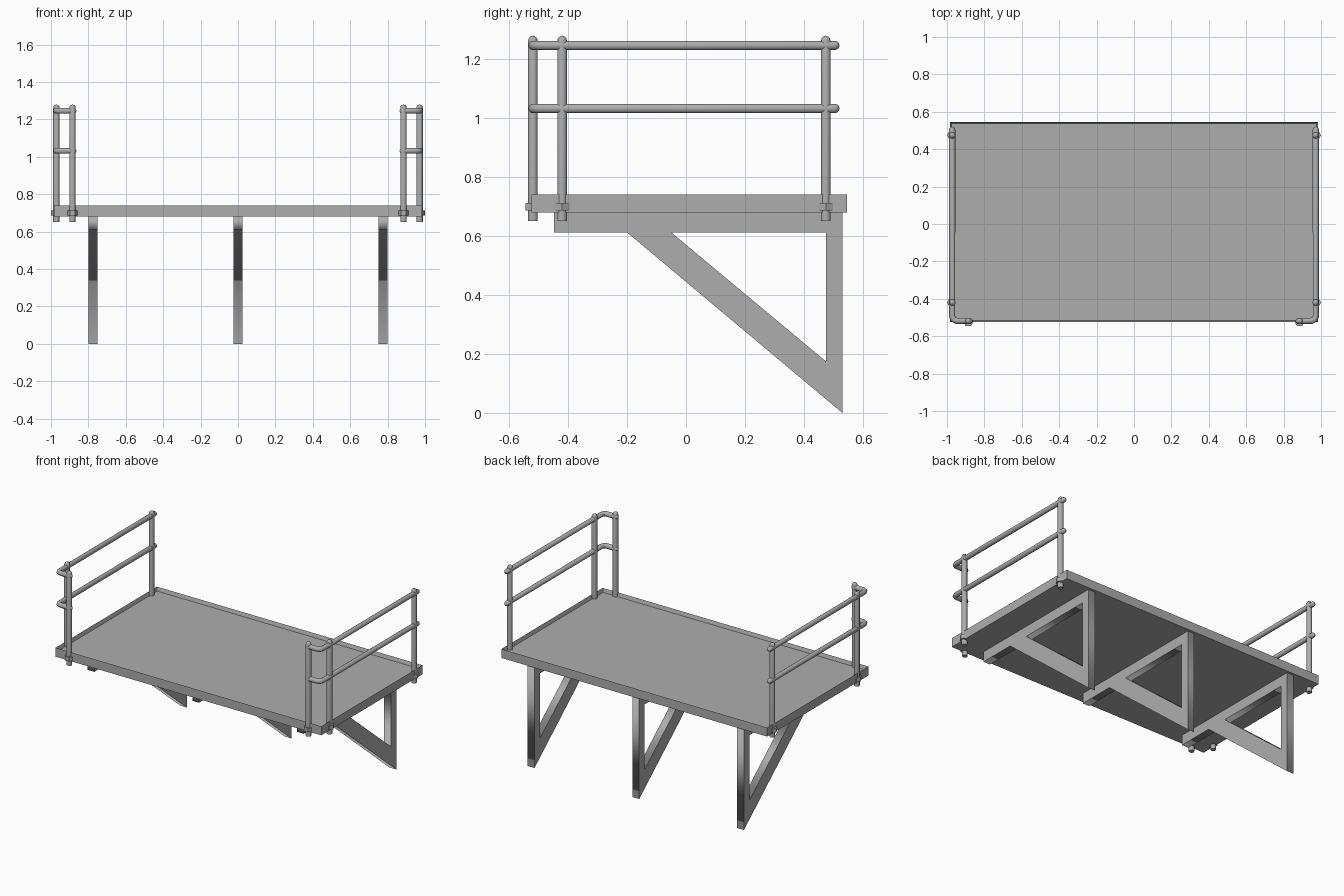
import bpy, bmesh, math
from mathutils import Vector

if "Cube" in bpy.data.objects:
    bpy.data.objects.remove(bpy.data.objects["Cube"])

grey = bpy.data.materials.new("steel_grey")
grey.diffuse_color = (0.42, 0.42, 0.42, 1)
grey.use_nodes = True
grey.node_tree.nodes["Principled BSDF"].inputs["Base Color"].default_value = grey.diffuse_color


def add_mesh(name, bm):
    bmesh.ops.recalc_face_normals(bm, faces=bm.faces)
    me = bpy.data.meshes.new(name)
    bm.to_mesh(me)
    bm.free()
    me.materials.append(grey)
    ob = bpy.data.objects.new(name, me)
    bpy.context.collection.objects.link(ob)
    return ob


def curve_to_mesh(name, cu, smooth):
    ob = bpy.data.objects.new(name, cu)
    bpy.context.collection.objects.link(ob)
    bpy.ops.object.select_all(action='DESELECT')
    ob.select_set(True)
    bpy.context.view_layer.objects.active = ob
    bpy.ops.object.convert(target='MESH')
    ob = bpy.context.view_layer.objects.active
    ob.data.materials.clear()
    ob.data.materials.append(grey)
    if smooth:
        bpy.ops.object.shade_smooth_by_angle(angle=math.radians(40))
    return ob


def add_spline(cu, pts, cyclic=False):
    sp = cu.splines.new('POLY')
    sp.points.add(len(pts) - 1)
    for p, (co, rad) in zip(sp.points, pts):
        p.co = (*co, 1)
        p.radius = rad
    sp.use_cyclic_u = cyclic


def tube(name, path, r, dome_start):
    """Round bar along a path with a domed end (optionally both ends)."""
    path = [Vector(p) for p in path]

    def dome(end, prev):
        d = (end - prev).normalized()
        return [(end + d * r * math.sin(a), max(math.cos(a), 0.05))
                for a in (0.5, 1.0, 1.5)]
    pts = [(p, 1.0) for p in path] + dome(path[-1], path[-2])
    if dome_start:
        pts = dome(path[0], path[1])[::-1] + pts
    cu = bpy.data.curves.new(name, 'CURVE')
    cu.dimensions = '3D'
    cu.bevel_depth = r
    cu.bevel_resolution = 3
    cu.use_fill_caps = True
    add_spline(cu, pts)
    return curve_to_mesh(name, cu, True)


# Deck: shallow tray with a thin raised rim
bm = bmesh.new()
bmesh.ops.create_cube(bm, size=1)
for v in bm.verts:
    v.co = (v.co.x * 1.966, v.co.y * 1.07 + 0.011, 0.71 + v.co.z * 0.06)
bmesh.ops.recalc_face_normals(bm, faces=bm.faces)
top = [f for f in bm.faces if f.normal.z > 0.9]
bmesh.ops.inset_region(bm, faces=top, thickness=0.011)
bmesh.ops.translate(bm, verts=top[0].verts, vec=(0, 0, -0.025))
add_mesh("deck_tray", bm)

# Triangular support brackets
outline = [(-0.447, 0.68), (0.53, 0.68), (0.53, 0), (-0.2, 0.612), (-0.447, 0.612)]
opening = [(-0.05, 0.612), (0.474, 0.612), (0.474, 0.175)]
for i, x in enumerate((-0.775, 0, 0.775)):
    cu = bpy.data.curves.new("bracket", 'CURVE')
    cu.dimensions = '2D'
    cu.fill_mode = 'BOTH'
    cu.extrude = 0.025
    for loop in (outline, opening):
        add_spline(cu, [((y, z, 0), 1) for y, z in loop], True)
    ob = curve_to_mesh(f"support_bracket_{i + 1}", cu, False)
    # curve plane (x, y) becomes (y, z); extrusion runs along x
    for v in ob.data.vertices:
        v.co = (v.co.z + x, v.co.x, v.co.y)

# Guard rails on both ends, with posts and hexagonal clamps
for side, sx in (("left", -1), ("right", 1)):
    posts = [(0.971, 0.474), (0.971, -0.42), (0.885, -0.519)]
    for i, (x, y) in enumerate(posts):
        tube(f"{side}_post_{i + 1}",
             [(sx * x, y, 0.65), (sx * x, y, 1.262)], 0.017, False)
        bm = bmesh.new()
        bmesh.ops.create_cone(bm, cap_ends=True, segments=6, radius1=0.029,
                              radius2=0.029, depth=0.027)
        for v in bm.verts:
            # keep the hexagon corners on the x axis
            vx, vy = v.co.x, v.co.y
            v.co = (vy + sx * x, vx + y, v.co.z + 0.699)
        add_mesh(f"{side}_post_clamp_{i + 1}", bm)
    for level, z in (("upper", 1.246), ("lower", 1.032)):
        path = [(0.972, 0.504), (0.972, -0.495), (0.965, -0.511),
                (0.949, -0.518), (0.88, -0.518)]
        tube(f"{side}_{level}_rail", [(sx * x, y, z) for x, y in path], 0.0165, True)
